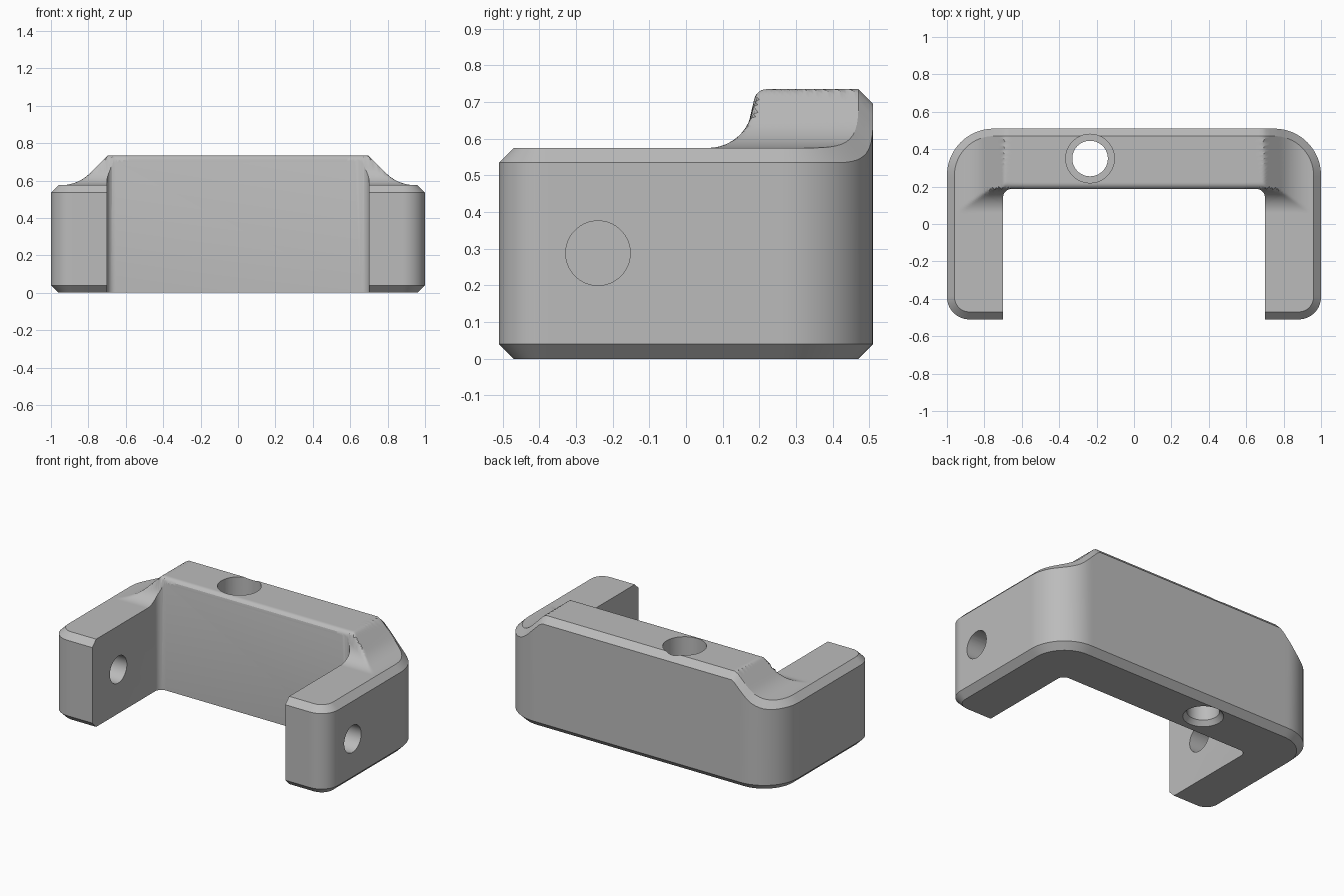
import bpy, bmesh, math

if "Cube" in bpy.data.objects:
    bpy.data.objects.remove(bpy.data.objects["Cube"], do_unlink=True)

ARM_TOP, WALL_TOP, CHAMFER = 0.575, 0.735, 0.04
HALF_X, HALF_Y = 1.0, 0.51

grey = bpy.data.materials.new("plain grey")
grey.use_nodes = True
grey.diffuse_color = (0.5, 0.5, 0.5, 1)
grey.node_tree.nodes["Principled BSDF"].inputs["Base Color"].default_value = grey.diffuse_color


def loft(name, rings):
    """Closed solid through matching rings of points, capped at both ends."""
    bm = bmesh.new()
    loops = [[bm.verts.new(p) for p in ring] for ring in rings]
    n = len(loops[0])
    for a, b in zip(loops, loops[1:]):
        for i in range(n):
            j = (i + 1) % n
            bm.faces.new((a[i], a[j], b[j], b[i]))
    bm.faces.new(loops[0][::-1])
    bm.faces.new(loops[-1])
    bmesh.ops.recalc_face_normals(bm, faces=bm.faces)
    mesh = bpy.data.meshes.new(name)
    bm.to_mesh(mesh)
    bm.free()
    obj = bpy.data.objects.new(name, mesh)
    bpy.context.collection.objects.link(obj)
    return obj


def side_ramp(x):
    """Straight slope running into a concave foot at each end of the wall."""
    x = abs(x)
    if x < 0.695:
        return WALL_TOP
    if x < 0.79:
        return WALL_TOP - (x - 0.695)
    radius, foot = 0.222, 0.947
    if x < foot:
        return ARM_TOP + radius - math.sqrt(radius**2 - (foot - x)**2)
    return ARM_TOP


def front_ramp(y):
    """Concave cove up from the arms, then a small round onto the wall top."""
    if y < 0.06:
        return ARM_TOP
    if y < 0.185:
        return 0.70 - math.sqrt(max(0, 0.125**2 - (y - 0.06)**2))
    if y < 0.22:
        return 0.70 + math.sqrt(max(0, 0.035**2 - (0.22 - y)**2))
    return WALL_TOP


def height(x, y):
    return min(side_ramp(x), front_ramp(y))


def outline(inset, back_r, front_r):
    """Rounded rectangle with evenly divided straights."""
    arcs = []
    for sx, sy, r, start in ((1, 1, back_r, 0), (-1, 1, back_r, 90),
                             (-1, -1, front_r, 180), (1, -1, front_r, 270)):
        cx, cy = sx * (HALF_X - inset - r), sy * (HALF_Y - inset - r)
        angles = [math.radians(start + 90 * k / 16) for k in range(17)]
        arcs.append([(cx + r * math.cos(a), cy + r * math.sin(a)) for a in angles])
    points = []
    for i, count in enumerate((70, 48, 20, 48)):
        (ax, ay), (bx, by) = arcs[i][-1], arcs[(i + 1) % 4][0]
        points += arcs[i]
        points += [(ax + (bx - ax) * k / count, ay + (by - ay) * k / count)
                   for k in range(1, count)]
    return points


# Body: chamfered base, outer wall, chamfered rim and the shaped top
outer = outline(0, 0.25, 0.12)
inner = outline(CHAMFER, 0.25 - CHAMFER, 0.12 - CHAMFER)
rings = [[(x, y, 0) for x, y in inner],
         [(x, y, CHAMFER) for x, y in outer],
         [(x, y, height(x, y) - CHAMFER) for x, y in outer]]
STEPS = 40
for k in range(STEPS + 1):
    t = k / STEPS
    loop = outline(CHAMFER + 0.32 * t, 0.21 - 0.13 * t, 0.08)
    rings.append([(x, y, height(x, y)) for x, y in loop])
body = loft("bracket_body", rings)
body.data.materials.append(grey)


def circle(radius, n=64):
    return [(radius * math.cos(math.tau * i / n), radius * math.sin(math.tau * i / n))
            for i in range(n)]


# Gap between the arms, with rounded inner corners
gap_profile = [(-0.7, -0.8), (0.7, -0.8)]
for sx, start in ((1, 0), (-1, 90)):
    for k in range(9):
        a = math.radians(start + 90 * k / 8)
        gap_profile.append((sx * 0.655 + 0.045 * math.cos(a), 0.142 + 0.045 * math.sin(a)))
gap = loft("gap_cutter", [[(x, y, z) for x, y in gap_profile] for z in (-0.5, 1.5)])

# Stepped bolt hole down through the wall
bolt_steps = ((0.12, -0.1), (0.12, 0), (0.095, 0.03), (0.095, 0.15), (0.13, 0.15), (0.13, 1))
bolt = loft("bolt_hole_cutter",
            [[(x - 0.235, y + 0.35, z) for x, y in circle(r)] for r, z in bolt_steps])

# Cross pin hole: through the left arm, blind in the right arm
pin = loft("pin_hole_cutter",
           [[(x, u - 0.24, v + 0.288) for u, v in circle(0.088)] for x in (-0.88, 1.2)])

bpy.ops.object.select_all(action="DESELECT")
bpy.context.view_layer.objects.active = body
body.select_set(True)
for cutter in (gap, bolt, pin):
    cutter.hide_render = True
    mod = body.modifiers.new(cutter.name, "BOOLEAN")
    mod.operation, mod.solver, mod.object = "DIFFERENCE", "EXACT", cutter
    bpy.ops.object.modifier_apply(modifier=mod.name)
    bpy.data.objects.remove(cutter, do_unlink=True)

bpy.ops.object.shade_smooth_by_angle(angle=math.radians(30))
